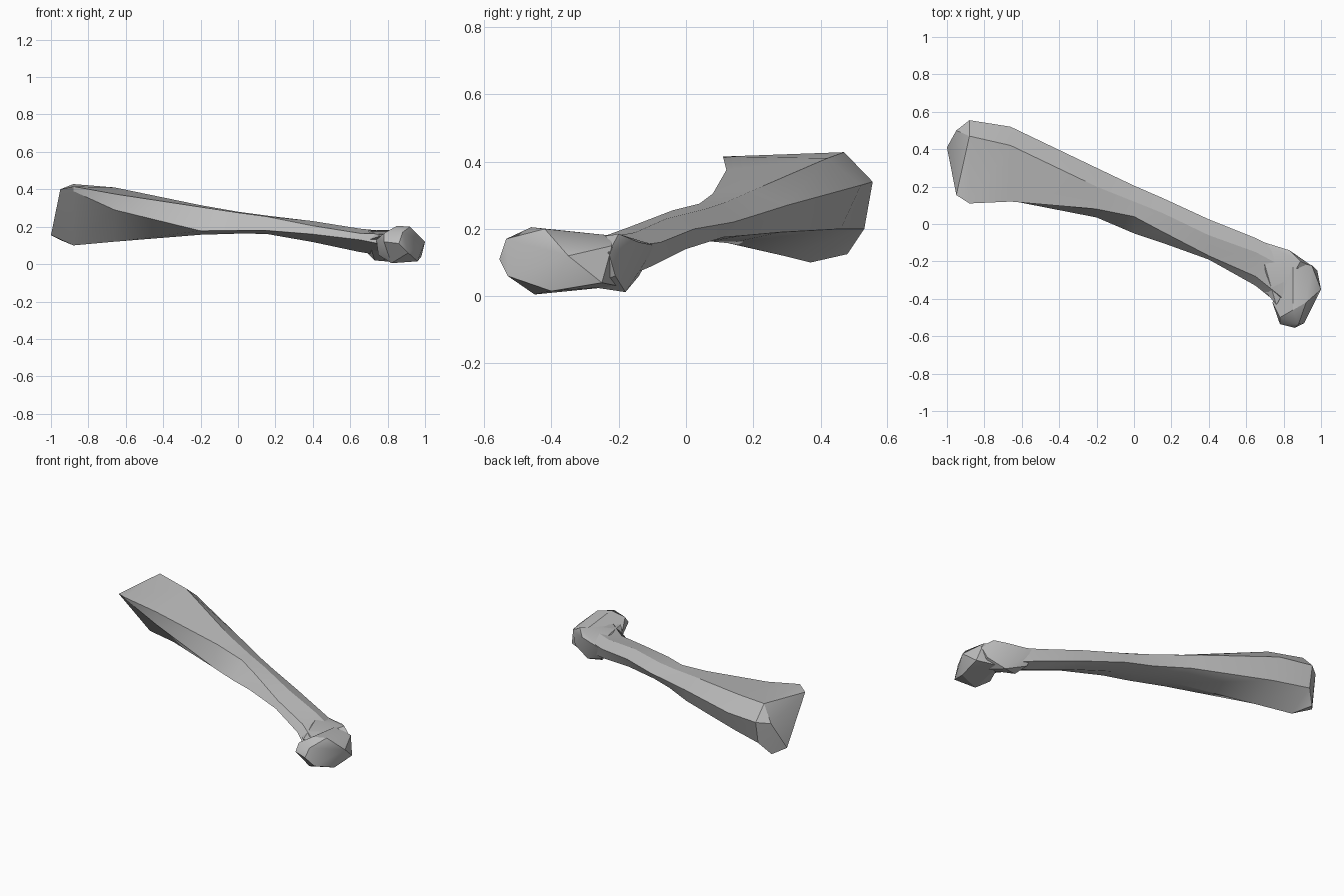
import bpy
import bmesh

default_cube = bpy.data.objects.get("Cube")
if default_cube:
    bpy.data.objects.remove(default_cube, do_unlink=True)

# One flat colour for the whole bone
bone_grey = bpy.data.materials.new("bone_grey")
bone_grey.use_nodes = True
colour = (.5, .5, .5, 1)
bone_grey.diffuse_color = colour
bone_grey.node_tree.nodes["Principled BSDF"].inputs["Base Color"].default_value = colour


def add_hull(bm, points):
    """Wrap a convex skin around the points and return its faces."""
    verts = [bm.verts.new(point) for point in points]
    result = bmesh.ops.convex_hull(bm, input=verts, use_existing_faces=False)
    unused = [v for v in result["geom_interior"] if isinstance(v, bmesh.types.BMVert)]
    bmesh.ops.delete(bm, geom=unused, context='VERTS')
    return [face for face in bm.faces if all(v in verts for v in face.verts)]


def add_loft(bm, sections):
    """Bridge a row of (y, z) outlines that sit at given x positions."""
    rings = [[bm.verts.new((x, y, z)) for y, z in outline] for x, outline in sections]
    for first, second in zip(rings, rings[1:]):
        for i in range(len(first)):
            j = (i + 1) % len(first)
            bm.faces.new((first[i], first[j], second[j], second[i]))


def make_object(name, bm, sharp_angle):
    bmesh.ops.remove_doubles(bm, verts=bm.verts[:], dist=.001)
    bmesh.ops.recalc_face_normals(bm, faces=bm.faces[:])
    mesh = bpy.data.meshes.new(name)
    bm.to_mesh(mesh)
    bm.free()
    mesh.materials.append(bone_grey)
    obj = bpy.data.objects.new(name, mesh)
    bpy.context.collection.objects.link(obj)
    bpy.ops.object.select_all(action='DESELECT')
    obj.select_set(True)
    bpy.context.view_layer.objects.active = obj
    bpy.ops.object.shade_smooth_by_angle(angle=sharp_angle)
    return obj


# Outline order: top front, top back, back, lower back, bottom, lower front
shaft_sections = [
    (-.88, [(.11, .415), (.47, .428), (.555, .34), (.53, .2), (.37, .1), (.13, .39)]),
    (-.66, [(.12, .375), (.42, .41), (.52, .33), (.46, .2), (.29, .12), (.125, .29)]),
    (-.2, [(.08, .305), (.2, .315), (.3, .27), (.28, .19), (.13, .157), (.035, .178)]),
    (0, [(.04, .275), (.12, .28), (.205, .24), (.17, .18), (.07, .163), (-.05, .18)]),
    (.15, [(-.04, .255), (.06, .26), (.14, .22), (.11, .175), (0, .162), (-.1, .18)]),
    (.4, [(-.17, .205), (-.06, .23), (.025, .2), (0, .14), (-.08, .118), (-.19, .16)]),
    (.65, [(-.28, .165), (-.15, .19), (-.075, .16), (-.1, .09), (-.17, .065), (-.33, .13)]),
    (.8, [(-.4, .16), (-.23, .175), (-.15, .15), (-.17, .06), (-.25, .04), (-.45, .1)]),
]

# Shaft closed by the wide, slanted end
shaft = bmesh.new()
end_x, end_outline = shaft_sections[0]
end_points = [(end_x, y, z) for y, z in end_outline]
end_points += [(-.95, .155, .4), (-.95, .5, .33), (-1, .41, .155), (-.94, .48, .125)]
cap_faces = add_hull(shaft, end_points)
inner_faces = [f for f in cap_faces if all(abs(v.co.x - end_x) < .001 for v in f.verts)]
bmesh.ops.delete(shaft, geom=inner_faces, context='FACES')
add_loft(shaft, shaft_sections)
make_object("shaft_with_flared_end", shaft, .5)

# Angular joint block where the shaft meets the head
joint = bmesh.new()
add_hull(joint, [
    (.83, -.14, .16), (.89, -.2, .185), (.73, -.2, .02), (.82, -.18, .012),
    (.93, -.21, .06), (.96, -.23, .13), (.7, -.36, .13), (.76, -.43, .15),
    (.69, -.14, .06), (.7, -.22, .18), (.9, -.3, .03), (.67, -.09, .15),
])
make_object("joint_block", joint, .5)

# Rounded knob pointing forward
head = bmesh.new()
add_hull(head, [
    (.78, -.535, .12), (.86, -.555, .11), (.91, -.53, .06), (.82, -.45, .005),
    (.96, -.4, .015), (1, -.35, .12), (.95, -.22, .15), (.98, -.25, .04),
    (.92, -.42, .2), (.85, -.46, .205), (.78, -.5, .165), (.74, -.42, .13),
    (.85, -.2, .03), (.85, -.22, .18), (.88, -.535, .17), (.75, -.4, .05),
])
make_object("head_knob", head, .5)
